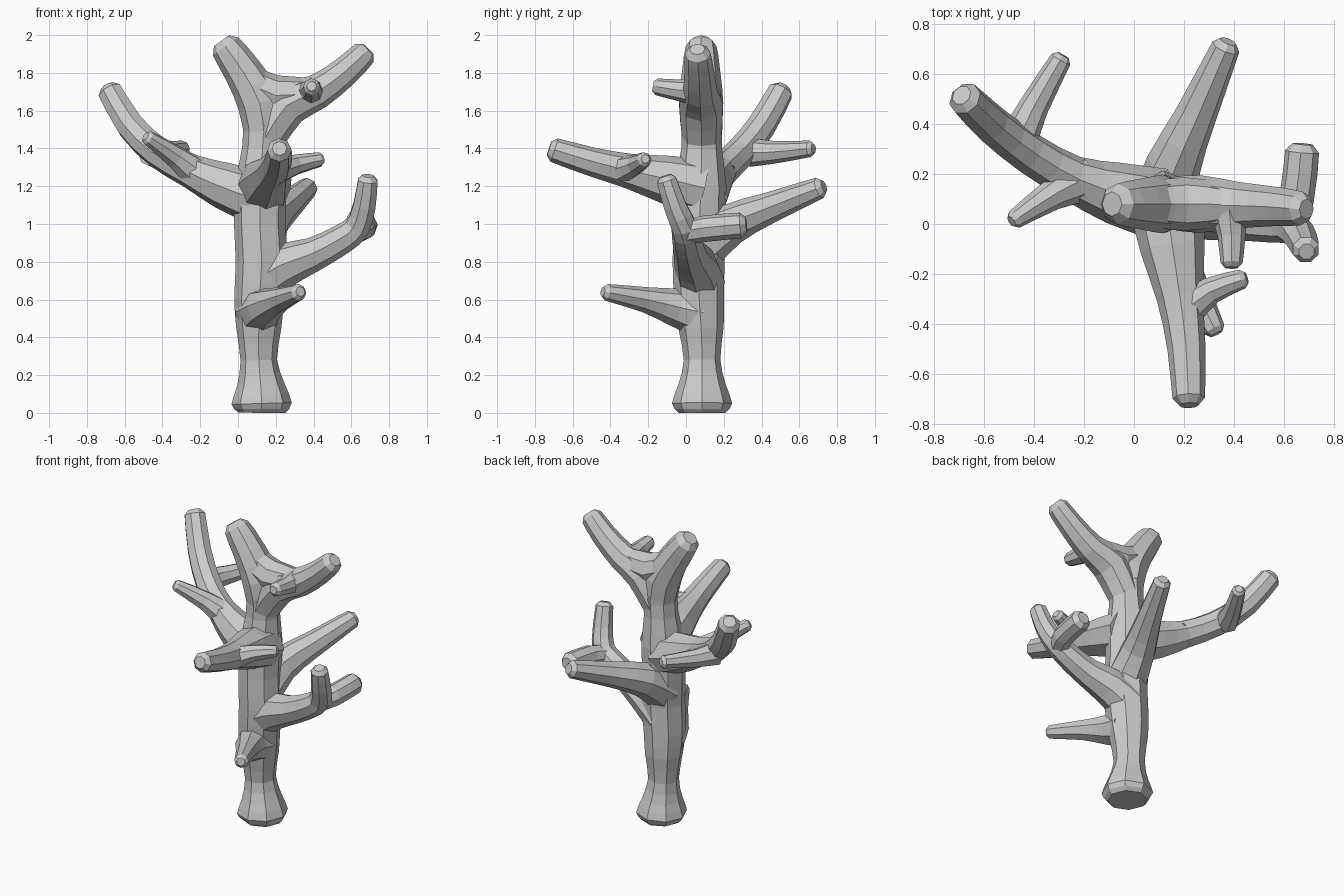
import bpy, bmesh, math
from mathutils import Vector

SIDES = 8


def smooth(path):
    """Insert one curved midpoint between each pair of (x, y, z, radius) points."""
    p = [Vector(q) for q in path]
    out = [p[0]]
    for i in range(len(p) - 1):
        a, b = p[i], p[i + 1]
        before = p[i - 1] if i else 2 * a - b
        after = p[i + 2] if i + 2 < len(p) else 2 * b - a
        out += [(9 * (a + b) - before - after) / 16, b]
    return out


def limb(name, path):
    """Eight-sided tapering tube through (x, y, z, radius) points, with a chamfered tip."""
    path = smooth(path)
    pts = [p.xyz for p in path]
    rad = [p.w * 1.03 for p in path]
    # chamfer the tip: pull the last full ring back and add a smaller end ring
    end, r = pts[-1].copy(), rad[-1]
    d = (pts[-1] - pts[-2]).normalized()
    pts[-1] = end - d * r * 0.45
    pts.append(end)
    rad.append(r * 0.6)

    n = len(pts)
    tangents = []
    for i in range(n):
        a, b = pts[max(i - 1, 0)], pts[min(i + 1, n - 1)]
        tangents.append((b - a).normalized())
    t0 = tangents[0]
    ref = Vector((0, 0, 1)) if abs(t0.z) < 0.8 else Vector((0, 1, 0))
    u = (ref - t0 * ref.dot(t0)).normalized()

    bm = bmesh.new()
    rings = []
    for p, r, t in zip(pts, rad, tangents):
        u = (u - t * u.dot(t)).normalized()
        v = t.cross(u)
        rings.append([bm.verts.new(p + r * (math.cos(k * math.tau / SIDES) * u
                                            + math.sin(k * math.tau / SIDES) * v))
                      for k in range(SIDES)])
    for a, b in zip(rings, rings[1:]):
        for k in range(SIDES):
            j = (k + 1) % SIDES
            bm.faces.new((a[k], a[j], b[j], b[k]))
    bm.faces.new(rings[0][::-1])
    bm.faces.new(rings[-1])
    bmesh.ops.recalc_face_normals(bm, faces=bm.faces[:])
    me = bpy.data.meshes.new(name)
    bm.to_mesh(me)
    bm.free()
    ob = bpy.data.objects.new(name, me)
    bpy.context.collection.objects.link(ob)
    return ob


# Trunk with flared foot
limb("trunk", [(.125, .085, 0, .12), (.125, .085, .05, .155), (.12, .085, .15, .122),
               (.11, .085, .28, .094), (.11, .08, .45, .116), (.112, .07, .6, .128),
               (.125, .066, .8, .133), (.115, .072, 1.0, .132), (.12, .078, 1.2, .132),
               (.13, .083, 1.4, .105), (.14, .083, 1.58, .108)])

# Crown fork, with the filled crotch between its arms
limb("crown_left", [(.14, .083, 1.45, .1), (.115, .08, 1.64, .114),
                    (.025, .08, 1.81, .098), (-.088, .08, 1.97, .079)])
limb("crown_right", [(.14, .083, 1.45, .1), (.26, .08, 1.63, .112), (.42, .075, 1.70, .09),
                     (.57, .07, 1.81, .076), (.69, .06, 1.925, .066)])
limb("crown_crotch", [(.05, .08, 1.76, .085), (.2, .08, 1.68, .104), (.4, .077, 1.7, .08)])
limb("crown_twig", [(.38, .06, 1.7, .075), (.39, -.05, 1.71, .054), (.39, -.175, 1.73, .043)])

# Left branch and its two twigs
limb("left_branch", [(.1, .08, 1.14, .14), (-.08, .125, 1.205, .12), (-.25, .185, 1.28, .088),
                     (-.42, .285, 1.375, .08), (-.57, .40, 1.52, .075), (-.69, .515, 1.725, .067)])
limb("left_back_twig", [(-.46, .34, 1.38, .075), (-.4, .47, 1.38, .058), (-.283, .675, 1.4, .042)])
limb("left_front_twig", [(-.2, .18, 1.25, .09), (-.33, .115, 1.355, .06), (-.49, .01, 1.465, .038)])

# Front branch and twig
limb("front_branch", [(.13, .08, 1.19, .145), (.155, -.1, 1.235, .125), (.185, -.3, 1.28, .09),
                      (.21, -.5, 1.33, .074), (.22, -.725, 1.4, .063)])
limb("front_twig", [(.2, -.35, 1.28, .075), (.31, -.265, 1.315, .052), (.45, -.215, 1.345, .038)])

# Back branch
limb("back_branch", [(.12, .08, .88, .13), (.16, .24, 1.0, .107),
                     (.25, .44, 1.085, .08), (.377, .73, 1.2, .056)])

# Right branch turning upward, with a twig toward the back
limb("right_branch", [(.1, .08, .69, .125), (.24, .055, .78, .115), (.4, .025, .84, .088),
                      (.55, .005, .92, .077), (.63, -.01, .985, .07),
                      (.67, -.06, 1.1, .062), (.69, -.11, 1.255, .054)])
limb("right_back_twig", [(.59, -.02, .95, .06), (.65, .1, .975, .068), (.675, .32, .995, .066)])

# Low front branch
limb("low_branch", [(.11, .07, .53, .125), (.14, -.06, .56, .098),
                    (.22, -.22, .6, .065), (.33, -.44, .642, .043)])
